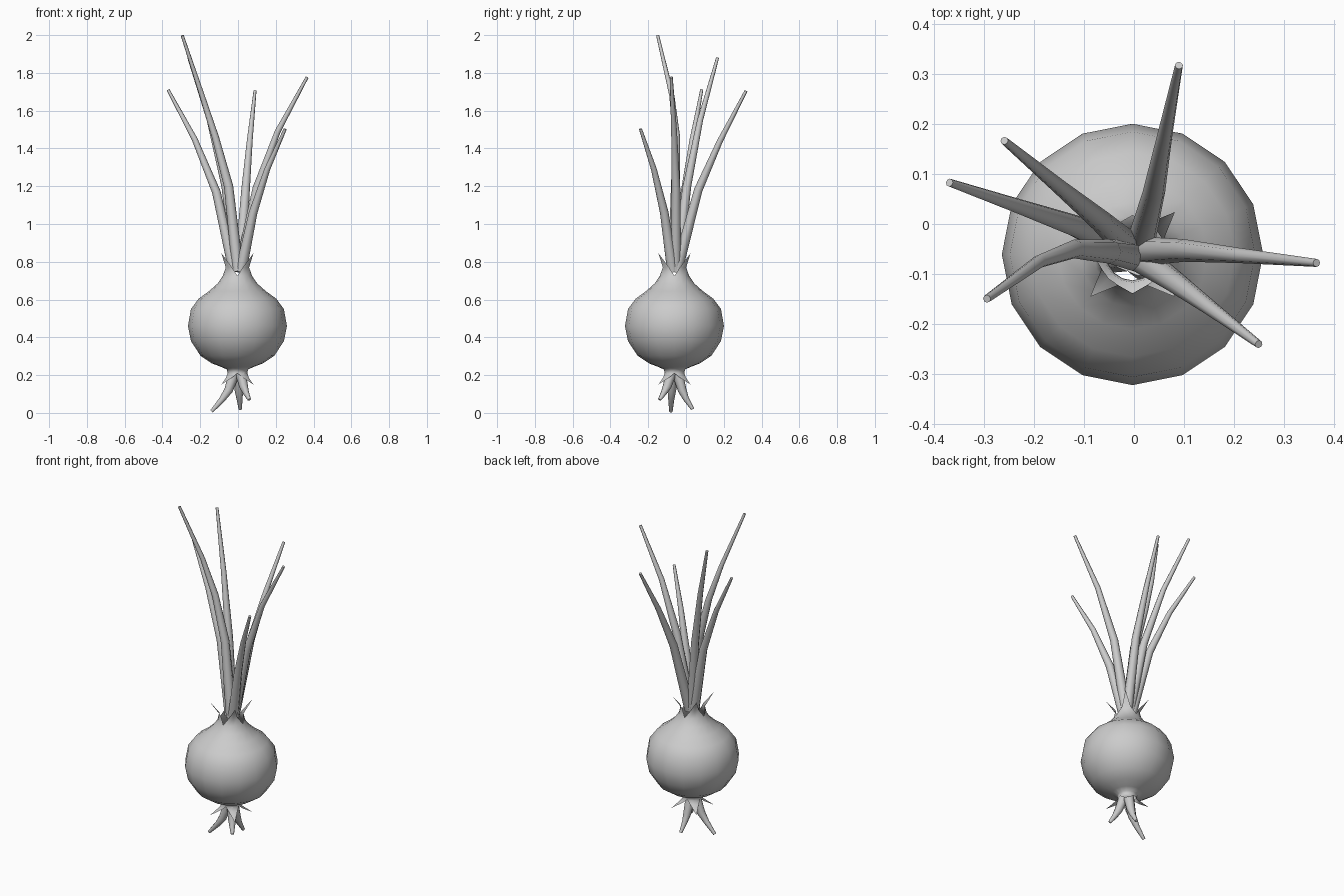
import bpy, bmesh
from math import sin, cos, pi
from mathutils import Vector

if "Cube" in bpy.data.objects:
    bpy.data.objects.remove(bpy.data.objects["Cube"])

CX, CY, N = -0.003, -0.061, 16


def finish(name, bm, angle=60):
    bmesh.ops.recalc_face_normals(bm, faces=bm.faces)
    me = bpy.data.meshes.new(name)
    bm.to_mesh(me)
    bm.free()
    ob = bpy.data.objects.new(name, me)
    bpy.context.collection.objects.link(ob)
    bpy.ops.object.select_all(action='DESELECT')
    bpy.context.view_layer.objects.active = ob
    ob.select_set(True)
    bpy.ops.object.shade_smooth_by_angle(angle=angle * pi / 180)
    return ob


def polar(bm, i, r, z):
    a = 2 * pi * i / N
    return bm.verts.new((CX + r * cos(a), CY + r * sin(a), z))


def points(bm, ring, mid, tip):
    """Four torn, outward-curling points on an open ring, notched on the axes."""
    for k in range(0, N, 4):
        b = [ring[(k + j) % N] for j in range(5)]
        m = [polar(bm, k + j, mid[0], mid[1]) for j in (1.1, 2, 2.9)]
        t = polar(bm, k + 2, *tip)
        for f in ((b[0], b[1], m[0]), (b[1], b[2], m[1], m[0]),
                  (b[2], b[3], m[2], m[1]), (b[3], b[4], m[2]),
                  (m[0], m[1], t), (m[1], m[2], t)):
            bm.faces.new(f)


# Bulb: lathed open skin with torn points at neck and root end
profile = [(0.052, 0.21), (0.056, 0.23), (0.085, 0.243), (0.135, 0.262), (0.195, 0.302),
           (0.246, 0.38), (0.262, 0.46), (0.246, 0.55), (0.205, 0.605),
           (0.15, 0.645), (0.105, 0.685), (0.078, 0.725)]
bm = bmesh.new()
rings = [[polar(bm, i, r, z) for i in range(N)] for r, z in profile]
for a, b in zip(rings, rings[1:]):
    for i in range(N):
        j = (i + 1) % N
        bm.faces.new((a[i], a[j], b[j], b[i]))
points(bm, rings[-1], (0.068, 0.77), (0.12, 0.845))
points(bm, rings[0], (0.066, 0.187), (0.12, 0.15))
finish("bulb", bm)


def tube(name, path, r0, r1, sides=8):
    """Tapered tube along a short path."""
    pts = [Vector(p) for p in path]
    bm = bmesh.new()
    rows = []
    for k, p in enumerate(pts):
        d = (pts[min(k + 1, len(pts) - 1)] - pts[max(k - 1, 0)]).normalized()
        u = Vector((0, 1, 0)).cross(d).normalized()
        v = d.cross(u)
        r = r0 + (r1 - r0) * k / (len(pts) - 1)
        rows.append([bm.verts.new(p + r * (u * cos(2 * pi * i / sides) + v * sin(2 * pi * i / sides)))
                     for i in range(sides)])
    for a, b in zip(rows, rows[1:]):
        for i in range(sides):
            j = (i + 1) % sides
            bm.faces.new((a[i], a[j], b[j], b[i]))
    bm.faces.new(rows[0])
    bm.faces.new(rows[-1])
    finish(name, bm)


# Leaves
leaves = [
    [(0.0, -0.065, 0.75), (-0.05, -0.055, 1.2), (-0.12, -0.05, 1.46), (-0.19, -0.075, 1.68), (-0.295, -0.15, 1.998)],
    [(0.01, -0.05, 0.75), (0.04, 0.065, 1.18), (0.062, 0.18, 1.44), (0.09, 0.318, 1.705)],
    [(-0.005, -0.05, 0.75), (-0.065, 0.005, 1.2), (-0.15, 0.075, 1.55), (-0.26, 0.167, 1.88)],
    [(-0.02, -0.05, 0.75), (-0.115, -0.005, 1.17), (-0.23, 0.035, 1.45), (-0.37, 0.083, 1.71)],
    [(0.01, -0.055, 0.75), (0.1, -0.053, 1.19), (0.21, -0.063, 1.49), (0.366, -0.078, 1.777)],
    [(0.015, -0.07, 0.75), (0.08, -0.115, 1.06), (0.155, -0.17, 1.29), (0.25, -0.241, 1.503)],
]
for i, p in enumerate(leaves):
    tube(f"leaf_{i + 1}", p, 0.03, 0.008)

# Roots
roots = [
    [(-0.015, -0.065, 0.225), (-0.05, -0.075, 0.12), (-0.085, -0.078, 0.07), (-0.14, -0.08, 0.008)],
    [(0.0, -0.05, 0.225), (0.005, -0.02, 0.12), (0.008, 0.0, 0.075), (0.012, 0.035, 0.02)],
    [(0.01, -0.075, 0.225), (0.03, -0.1, 0.14), (0.043, -0.118, 0.105), (0.06, -0.14, 0.07)],
]
for i, p in enumerate(roots):
    tube(f"root_{i + 1}", p, 0.03, 0.009)
